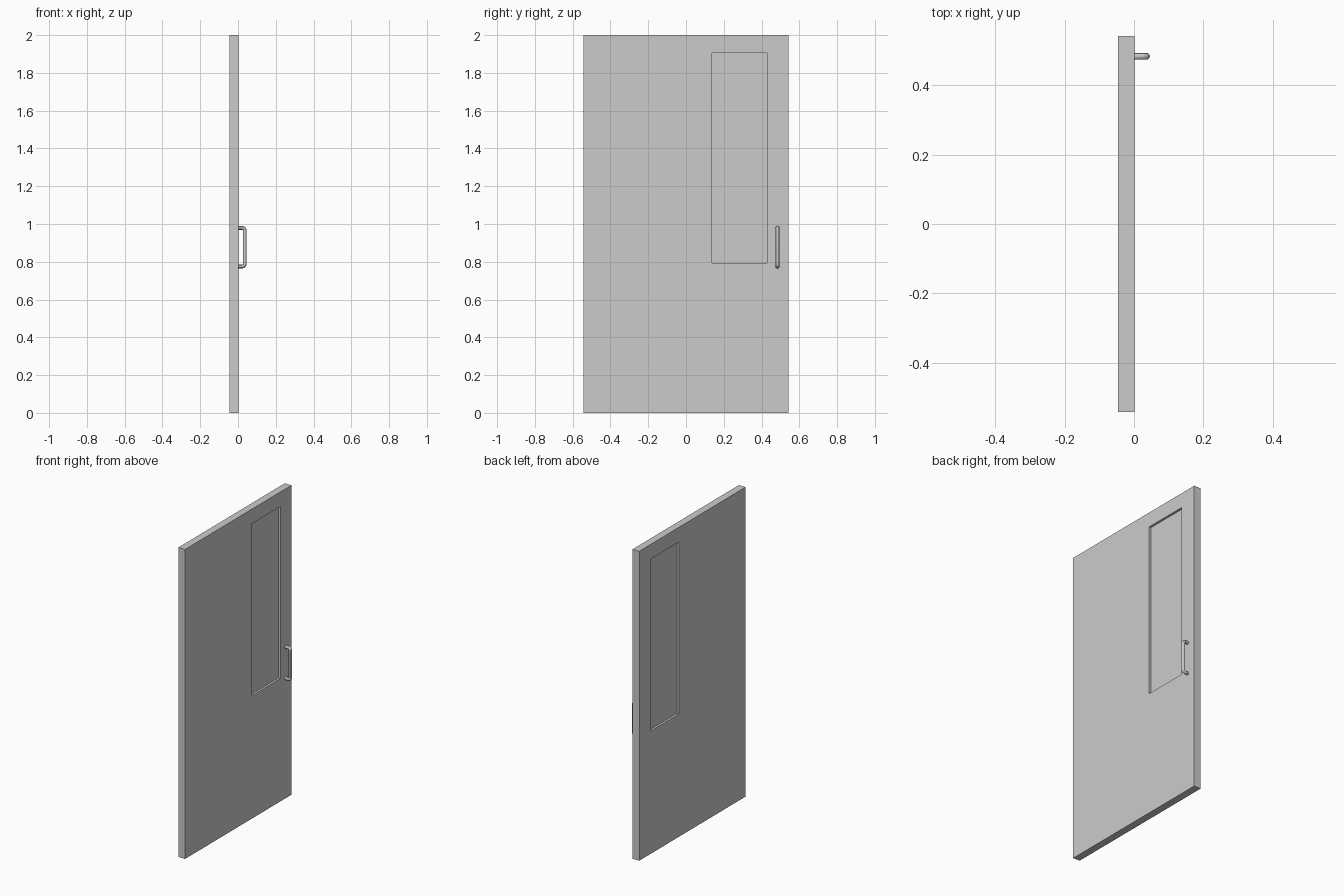
import bpy, bmesh
from math import sin, cos, pi

if "Cube" in bpy.data.objects:
    bpy.data.objects.remove(bpy.data.objects["Cube"])

BACK, FRONT = -0.046, 0.002          # door leaf faces along x
WIN = (0.138, 0.429, 0.794, 1.905)   # window opening: y0, y1, z0, z1
RECESS = 0.014


def add_object(name, bm):
    bmesh.ops.recalc_face_normals(bm, faces=bm.faces)
    mesh = bpy.data.meshes.new(name)
    bm.to_mesh(mesh)
    bm.free()
    obj = bpy.data.objects.new(name, mesh)
    bpy.context.collection.objects.link(obj)
    return obj


def rect(bm, x, y0, y1, z0, z1):
    return [bm.verts.new((x, y, z)) for y, z in ((y0, z0), (y1, z0), (y1, z1), (y0, z1))]


def bridge(bm, a, b):
    n = len(a)
    for i in range(n):
        j = (i + 1) % n
        bm.faces.new((a[i], a[j], b[j], b[i]))


# Door leaf: a rectangular slab with a window opening through it
bm = bmesh.new()
outer = (-0.543, 0.543, 0.0, 2.0)
rings = [rect(bm, BACK, *outer), rect(bm, FRONT, *outer),
         rect(bm, FRONT, *WIN), rect(bm, BACK, *WIN)]
for i in range(4):
    bridge(bm, rings[i], rings[(i + 1) % 4])
add_object("door_leaf", bm)

# Window pane, recessed on both sides
bm = bmesh.new()
a = rect(bm, BACK + RECESS, *WIN)
b = rect(bm, FRONT - RECESS, *WIN)
bridge(bm, a, b)
bm.faces.new(a)
bm.faces.new(b)
add_object("window_pane", bm)

# Pull handle: round bar swept along a U path with rounded corners
R, BEND, Y = 0.01, 0.014, 0.484
X, Z0, Z1 = 0.036, 0.775, 0.979      # bar centre line
path = [(FRONT, Z0)]
for cz, start in ((Z0 + BEND, -pi / 2), (Z1 - BEND, 0)):
    for k in range(7):
        t = start + k * pi / 12
        path.append((X - BEND + BEND * cos(t), cz + BEND * sin(t)))
path.append((FRONT, Z1))

curve = bpy.data.curves.new("pull_handle", "CURVE")
curve.dimensions = "3D"
curve.bevel_depth = R
curve.bevel_resolution = 4
curve.use_fill_caps = True
spline = curve.splines.new("POLY")
spline.points.add(len(path) - 1)
for p, (x, z) in zip(spline.points, path):
    p.co = (x, Y, z, 1)
handle = bpy.data.objects.new("pull_handle", curve)
bpy.context.collection.objects.link(handle)
bpy.context.view_layer.objects.active = handle
handle.select_set(True)
bpy.ops.object.convert(target="MESH")
bpy.ops.object.shade_smooth_by_angle()
